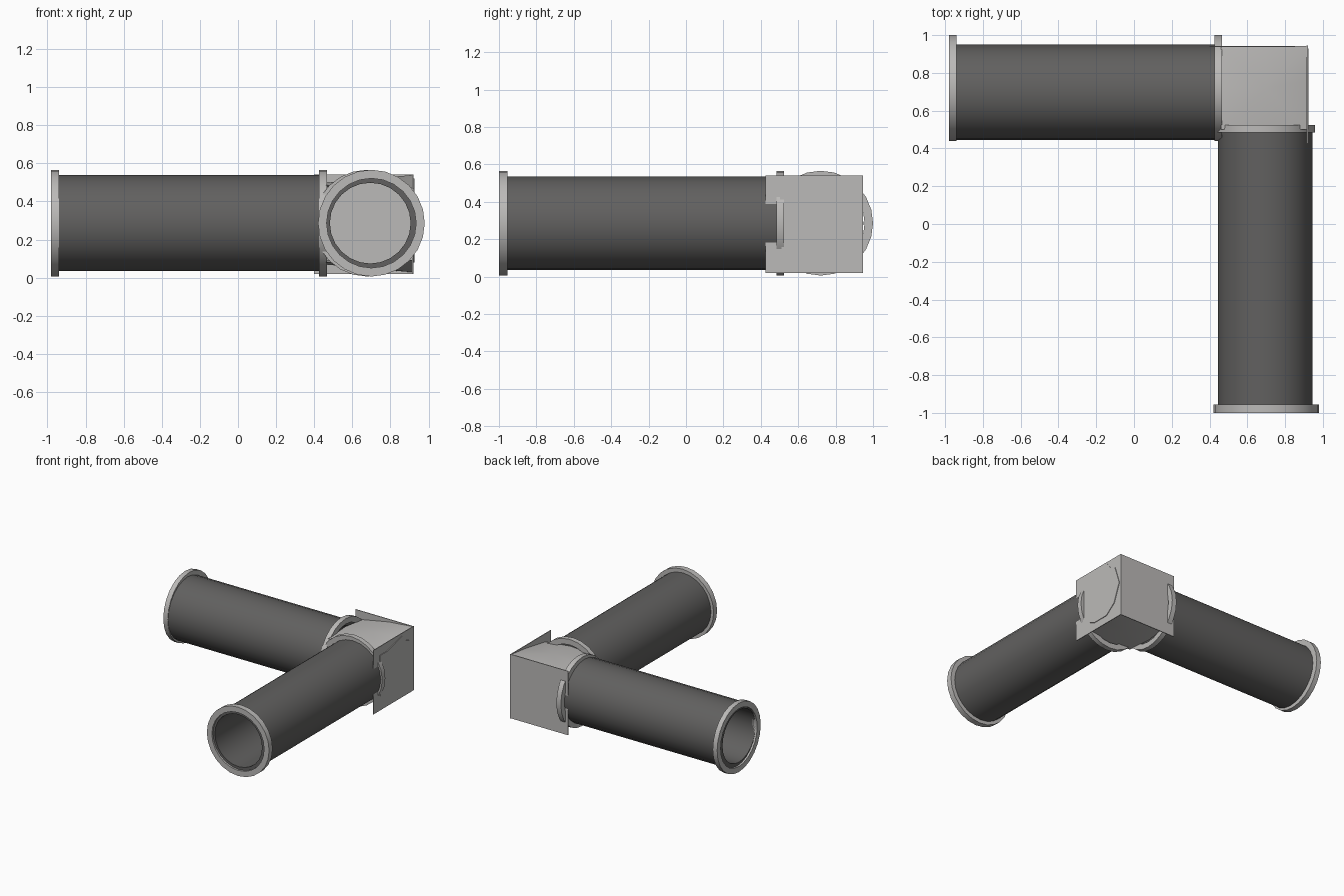
import bpy, bmesh, math
from mathutils import Vector, Matrix

if "Cube" in bpy.data.objects:
    bpy.data.objects.remove(bpy.data.objects["Cube"])


def colour(name, v):
    m = bpy.data.materials.new(name)
    m.diffuse_color = (v, v * 0.98, v * 0.96, 1)
    m.use_nodes = True
    m.node_tree.nodes["Principled BSDF"].inputs["Base Color"].default_value = m.diffuse_color
    return m


dark = colour("dark_pipe", 0.12)
light = colour("light_fitting", 0.5)
ZC = 0.286


def finish(name, bm, mat=light, smooth=False):
    bmesh.ops.recalc_face_normals(bm, faces=bm.faces)
    me = bpy.data.meshes.new(name)
    bm.to_mesh(me)
    bm.free()
    ob = bpy.data.objects.new(name, me)
    bpy.context.collection.objects.link(ob)
    me.materials.append(mat)
    if smooth:
        bpy.context.view_layer.objects.active = ob
        ob.select_set(True)
        bpy.ops.object.shade_smooth_by_angle(angle=math.radians(35))
        ob.select_set(False)
    return ob


def tube(name, axis, a, b, centre, r_out, r_in, mat=light, n=24):
    """Hollow tube along 'x' or 'y' from a to b."""
    bm = bmesh.new()
    rings = []
    for t, r in ((a, r_out), (b, r_out), (b, r_in), (a, r_in)):
        ring = []
        for i in range(n):
            ang = 2 * math.pi * i / n
            c, z = centre + r * math.cos(ang), ZC + r * math.sin(ang)
            ring.append(bm.verts.new((t, c, z) if axis == 'x' else (c, t, z)))
        rings.append(ring)
    for k in range(4):
        p, q = rings[k], rings[(k + 1) % 4]
        for i in range(n):
            j = (i + 1) % n
            bm.faces.new((p[i], p[j], q[j], q[i]))
    return finish(name, bm, mat, True)


def panel(name, lo, hi):
    """Thin flat plate between two corners."""
    lo, hi = Vector(lo), Vector(hi)
    bm = bmesh.new()
    m = Matrix.Translation((lo + hi) / 2) @ Matrix.Diagonal((*(hi - lo), 1))
    bmesh.ops.create_cube(bm, size=1, matrix=m)
    return finish(name, bm)


# pipes
tube("left_pipe", 'x', -0.965, 0.44, 0.697, 0.252, 0.212, dark)
tube("front_pipe", 'y', -0.985, 0.50, 0.694, 0.250, 0.212, dark)

# end and joint flanges
tube("left_end_flange", 'x', -0.98, -0.94, 0.72, 0.28, 0.235)
tube("left_joint_flange", 'x', 0.425, 0.466, 0.72, 0.28, 0.235)
tube("front_end_flange", 'y', -1.0, -0.955, 0.70, 0.28, 0.235)
tube("front_joint_flange", 'y', 0.485, 0.525, 0.677, 0.28, 0.235)

# flat outer plates of the elbow, overhanging past the flanges
panel("right_plate", (0.914, 0.425, 0.02), (0.920, 0.945, 0.54))
panel("back_plate", (0.40, 0.936, 0.02), (0.920, 0.942, 0.54))

# elbow cover: top and bottom skins dip from the outer corner towards the pipes
outline = ((0.46, 0.50, 0.20), (0.69, 0.50, 0.215), (0.917, 0.50, 0.19),
           (0.917, 0.76, 0.235), (0.917, 0.94, 0.255), (0.70, 0.94, 0.235),
           (0.46, 0.94, 0.19), (0.46, 0.72, 0.215))
for name, s in (("elbow_top", 1), ("elbow_bottom", -1)):
    bm = bmesh.new()
    mid = bm.verts.new((0.70, 0.72, ZC + s * 0.235))
    rim = [bm.verts.new((x, y, ZC - 0.003 + s * h)) for x, y, h in outline]
    for i in range(8):
        bm.faces.new((rim[i], rim[(i + 1) % 8], mid))
    finish(name, bm, light, True)

# slightly raised irregular bulge on the right plate
bulge = ((0.50, 0.47), (0.60, 0.47), (0.79, 0.52), (0.83, 0.47), (0.88, 0.45),
         (0.93, 0.30), (0.87, 0.15), (0.78, 0.08), (0.64, 0.08), (0.51, 0.14))
bm = bmesh.new()
face = bm.faces.new([bm.verts.new((0.918, y, z)) for y, z in bulge])
out = bmesh.ops.extrude_face_region(bm, geom=[face])["geom"]
for v in out:
    if isinstance(v, bmesh.types.BMVert):
        v.co.x += 0.007
finish("right_bulge", bm)
